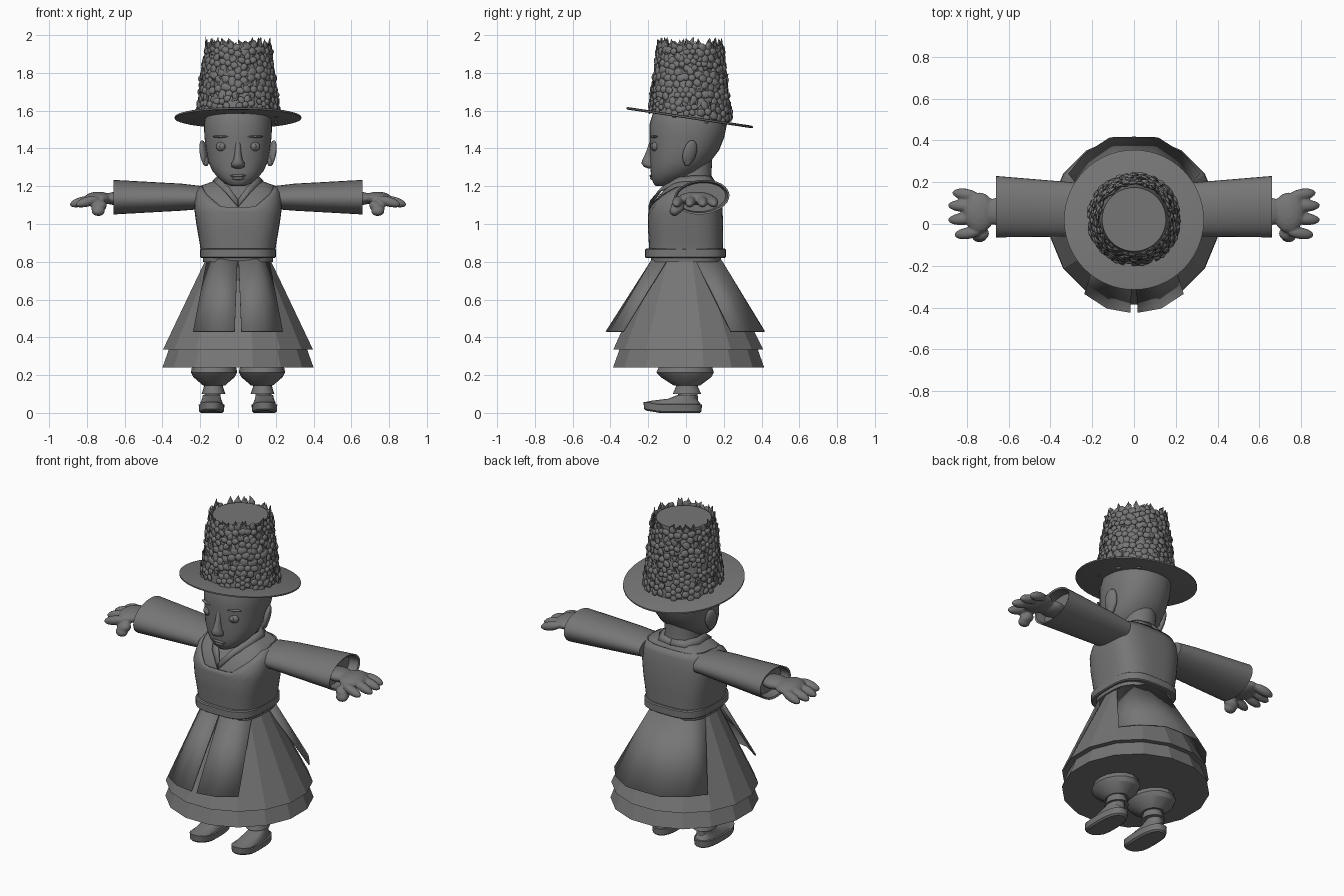
import bpy, bmesh, random
from math import sin, cos, pi, radians
from mathutils import Vector, Matrix

random.seed(4)
cube = bpy.data.objects.get("Cube")
if cube:
    bpy.data.objects.remove(cube, do_unlink=True)

GREY = (0.18, 0.18, 0.18, 1)
clay = bpy.data.materials.new("clay grey")
clay.use_nodes = True
clay.diffuse_color = GREY
clay.node_tree.nodes["Principled BSDF"].inputs["Base Color"].default_value = GREY


def finish(name, bm, angle=35, mirror=False, thick=0):
    """Turn a bmesh into a named object with shading and modifiers."""
    bmesh.ops.recalc_face_normals(bm, faces=bm.faces)
    mesh = bpy.data.meshes.new(name)
    bm.to_mesh(mesh)
    bm.free()
    mesh.materials.append(clay)
    ob = bpy.data.objects.new(name, mesh)
    bpy.context.collection.objects.link(ob)
    if angle:
        bpy.ops.object.select_all(action='DESELECT')
        ob.select_set(True)
        bpy.context.view_layer.objects.active = ob
        bpy.ops.object.shade_smooth_by_angle(angle=radians(angle))
    if thick:
        ob.modifiers.new("thickness", 'SOLIDIFY').thickness = thick
    if mirror:
        ob.modifiers.new("mirror", 'MIRROR')
    return ob


def spow(v, power):
    return (1 if v >= 0 else -1) * abs(v) ** (2 / power)


def bridge(bm, rings, closed=True):
    """Skin a list of equal-length vertex rows with quads."""
    n = len(rings[0])
    for low, high in zip(rings, rings[1:]):
        for i in range(n if closed else n - 1):
            j = (i + 1) % n
            bm.faces.new((low[i], low[j], high[j], high[i]))


def loft(name, rows, n=32, power=2, x=0, caps=True, angle=35, mirror=False, turn=0.0):
    """Stack of rounded sections; each row is (z, centre y, half width, half depth)."""
    bm = bmesh.new()
    rings = []
    for z, cy, rx, ry in rows:
        angles = [2 * pi * (i + turn) / n for i in range(n)]
        rings.append([bm.verts.new((x + rx * spow(cos(a), power),
                                    cy + ry * spow(sin(a), power), z)) for a in angles])
    bridge(bm, rings)
    if caps:
        bm.faces.new(rings[0])
        bm.faces.new(rings[-1])
    return finish(name, bm, angle, mirror)


def panel(name, rows, thick=0.008, mirror=True):
    """Thin cloth sheet through rows of points."""
    bm = bmesh.new()
    bridge(bm, [[bm.verts.new(p) for p in row] for row in rows], closed=False)
    return finish(name, bm, 20, mirror, thick)


def ball(bm, centre, size, rot=None, seg=16):
    m = Matrix.Translation(centre) @ (rot or Matrix()) @ Matrix.Diagonal((*size, 1))
    bmesh.ops.create_uvsphere(bm, u_segments=seg, v_segments=seg // 2 + 1, radius=1, matrix=m)


# Head and neck
loft("head", [(1.2, -.125, .035, .035), (1.215, -.11, .07, .062), (1.245, -.085, .105, .1),
              (1.28, -.055, .135, .132), (1.33, -.03, .158, .16), (1.39, -.008, .168, .183),
              (1.46, .005, .178, .198), (1.53, .012, .18, .205), (1.6, .015, .165, .185),
              (1.66, .015, .11, .13)], 40, 2.2, angle=60)
loft("neck", [(1.14, .05, .12, .11), (1.24, .035, .095, .098), (1.36, .04, .095, .1)], angle=60)
loft("nose", [(1.295, -.185, .018, .018), (1.303, -.192, .034, .03), (1.32, -.195, .036, .041),
              (1.34, -.195, .024, .036), (1.38, -.188, .017, .024), (1.44, -.18, .014, .012)],
     16, angle=70)

bm = bmesh.new()
ball(bm, (0, -.18, 1.256), (.042, .014, .008))
ball(bm, (0, -.176, 1.242), (.034, .016, .009))
finish("lips", bm, 60)

bm = bmesh.new()
ball(bm, (.083, -.163, 1.41), (.034, .02, .026))
ball(bm, (.083, -.177, 1.41), (.015, .012, .017))
finish("eyes", bm, 60, True)

bm = bmesh.new()
ball(bm, (.088, -.169, 1.463), (.048, .012, .007), Matrix.Rotation(.3, 4, 'Z'))
finish("eyebrows", bm, 60, True)

bm = bmesh.new()
lean = Matrix.Rotation(.35, 4, 'Z') @ Matrix.Rotation(.2, 4, 'Y') @ Matrix.Rotation(-.2, 4, 'X')
ball(bm, (.182, .02, 1.378), (.018, .038, .068), lean)
ball(bm, (.172, .01, 1.335), (.018, .022, .03), lean)
finish("ears", bm, 60, True)

# Torso, with a sleeveless vest following it
TORSO = [(.8, 0, .185, .185), (.87, 0, .19, .187), (1, -.003, .213, .192), (1.09, -.003, .225, .187),
         (1.16, .02, .22, .155), (1.205, .035, .19, .125), (1.23, .04, .12, .1)]
loft("blouse", TORSO, 40, 3)


def torso_at(z):
    for a, b in zip(TORSO, TORSO[1:]):
        if z <= b[0]:
            t = (z - a[0]) / (b[0] - a[0])
            return [p + (q - p) * t for p, q in zip(a, b)]
    return TORSO[-1]


bm = bmesh.new()
rings = []
for k in range(11):
    ring = []
    for i in range(48):
        a = 2 * pi * i / 48
        side = abs(spow(cos(a), 3)) * .225
        rim = 1.205 if sin(a) > 0 else min(1.2, 1.09 + max(0, side - .085) * .85)
        z = .82 + (rim - .82) * k / 10
        _, cy, rx, ry = torso_at(z)
        ring.append(bm.verts.new(((rx + .008) * spow(cos(a), 3), cy + (ry + .008) * spow(sin(a), 3), z)))
    rings.append(ring)
bridge(bm, rings)
finish("vest", bm, 40, thick=.008)

# Collar crossing at the chest and circling the neck
panel("collar", [[(-.002, -.2, 1.09), (.07, -.15, 1.175), (.125, -.05, 1.222), (.135, .06, 1.23),
                  (.09, .14, 1.225), (0, .155, 1.225)],
                 [(-.002, -.19, 1.125), (.045, -.13, 1.195), (.098, -.04, 1.25), (.105, .05, 1.258),
                  (.07, .115, 1.255), (0, .135, 1.255)]], .012)

# Wide open sleeves
bm = bmesh.new()
rings = []
for x, cy, cz, ry, rz in [(.18, .065, 1.14, .125, .06), (.3, .07, 1.142, .13, .072),
                          (.66, .083, 1.142, .147, .092), (.655, .083, 1.142, .137, .082),
                          (.6, .08, 1.142, .13, .076)]:
    rings.append([bm.verts.new((x, cy + ry * cos(2 * pi * i / 32),
                                cz + rz * sin(2 * pi * i / 32 + .1))) for i in range(32)])
bridge(bm, rings)
bm.faces.new(rings[0])
bm.faces.new(rings[-1])
finish("sleeves", bm, 35, True)

# Hands: fused palm, fingers and thumb
bm = bmesh.new()
ball(bm, (.64, .06, 1.135), (.08, .07, .036))
ball(bm, (.74, .055, 1.135), (.075, .098, .036))
for i, (tip, y) in enumerate(zip((.86, .89, .89, .87), (-.045, .022, .087, .142))):
    droop = Matrix.Rotation((i - 1.5) * .09, 4, 'Z') @ Matrix.Rotation(.28, 4, 'Y')
    ball(bm, (tip - .062, y, 1.118), (.066, .028, .026), droop)
ball(bm, (.735, -.045, 1.09), (.045, .036, .03), Matrix.Rotation(.5, 4, 'Y'))
ball(bm, (.74, -.06, 1.068), (.036, .028, .026))
hand = finish("hands", bm, 0)
fuse = hand.modifiers.new("fuse", 'REMESH')
fuse.voxel_size = .007
fuse.use_smooth_shade = True
hand.modifiers.new("soften", 'SMOOTH').iterations = 3
hand.modifiers.new("mirror", 'MIRROR')

# Belt, layered skirts and apron panels
loft("belt", [(.82, -.003, .194, .208), (.825, -.003, .2, .214), (.865, -.003, .2, .214),
              (.87, -.003, .194, .208)], 32, 3.2)
loft("overskirt", [(.83, 0, .165, .165), (.335, .012, .405, .405)], 16, angle=0, turn=.5)
loft("underskirt", [(.4, .014, .35, .35), (.24, .014, .408, .408)], 16, angle=0, turn=.5)
panel("front_apron", [[(.003, -.18, .815), (.1, -.18, .815), (.165, -.1, .815)],
                      [(.018, -.425, .432), (.13, -.405, .432), (.238, -.335, .432)]])
panel("back_apron", [[(0, .185, .815), (.07, .185, .815), (.13, .15, .815), (.165, .05, .815)],
                     [(0, .418, .432), (.115, .415, .432), (.24, .335, .432), (.315, .24, .432)]])

# Legs and shoes
loft("bloomers", [(.27, 0, .11, .13), (.215, -.005, .123, .152), (.19, 0, .11, .135),
                  (.145, .005, .058, .07)], 16, x=.127, mirror=True, angle=25)
loft("ankle_ruffles", [(.155, .005, .05, .055), (.14, .005, .05, .058), (.1, .005, .063, .075)],
     16, x=.13, mirror=True, angle=25)
loft("ankles", [(.04, .01, .045, .055), (.13, .01, .042, .05)], 16, x=.135, mirror=True)
shoe = loft("shoes", [(0, -.07, .056, .143), (.008, -.07, .066, .152), (.044, -.07, .068, .155),
                      (.046, -.068, .06, .145), (.058, -.055, .057, .125), (.075, -.02, .05, .075),
                      (.095, .008, .046, .052)], 28, 2.5, x=.14, mirror=True)
for v in shoe.data.vertices:
    v.co.z += max(0, -.14 - v.co.y) * .17

# Hat: tilted brim and tapered crown
TILT = -.15


def hat_point(a, t, grow=0.0):
    """Point on the crown wall; t runs from the brim to the top."""
    r = .203 - .05 * t + grow
    y = r * sin(a)
    return Vector((r * cos(a), .022 + y, 1.565 + .385 * t + TILT * y * (1 - t)))


brim = loft("hat_brim", [(1.556, .02, .325, .325), (1.559, .02, .335, .335),
                         (1.567, .02, .335, .335), (1.57, .02, .325, .325)], 56)
for v in brim.data.vertices:
    v.co.z += TILT * (v.co.y - .02)
bm = bmesh.new()
rings = [[bm.verts.new(hat_point(2 * pi * i / 40, t)) for i in range(40)] for t in (0, .5, 1)]
bridge(bm, rings)
bm.faces.new(rings[-1])
finish("hat_crown", bm)

# Flowers and leaves covering the crown
flowers, leaves = bmesh.new(), bmesh.new()


def wall_frame(a, t, grow, spin):
    z = Vector((cos(a), sin(a), .12)).normalized()
    x = Vector((-sin(a), cos(a), 0))
    turn = Matrix((x, z.cross(x), z)).transposed().to_4x4()
    return Matrix.Translation(hat_point(a, t, grow)) @ turn @ Matrix.Rotation(spin, 4, 'Z')


def leaf(frame, size):
    pts = [(0, 0, 0), (-.35, .5, .1), (0, .55, 0), (.35, .5, .1), (0, 1.25, .2)]
    v = [leaves.verts.new(frame @ (Vector(p) * size)) for p in pts]
    for i, j, k in ((0, 2, 1), (0, 3, 2), (1, 2, 4), (2, 3, 4)):
        leaves.faces.new((v[i], v[j], v[k]))


for row, count in enumerate((13, 13, 12, 12, 11)):
    t = .13 + .195 * row
    for i in range(count):
        a = 2 * pi * (i + .5 * (row % 2) + random.uniform(-.15, .15)) / count
        size = random.uniform(.046, .062)
        tt = min(t + random.uniform(-.03, .03), .9)
        frame = wall_frame(a, tt, random.uniform(.006, .014), random.random() * 2)
        petals = random.choice((5, 6))
        for p in range(petals):
            spin = frame @ Matrix.Rotation(2 * pi * p / petals, 4, 'Z')
            ball(flowers, spin @ Vector((size * .62, 0, .004)),
                 (size * .42, size * .34, .009), spin.to_3x3().to_4x4(), 10)
        ball(flowers, frame @ Vector((0, 0, .008)), (size * .34, size * .34, .013),
             frame.to_3x3().to_4x4(), 10)
        leaf(wall_frame(a + pi / count, tt, .01, random.uniform(-1, 1)), size)
for i in range(22):
    leaf(wall_frame(2 * pi * i / 22, random.uniform(.9, .96), .012, random.uniform(-.6, .6)),
         random.uniform(.035, .053))
finish("hat_flowers", flowers, 50)
finish("hat_leaves", leaves, 0, thick=.003)
